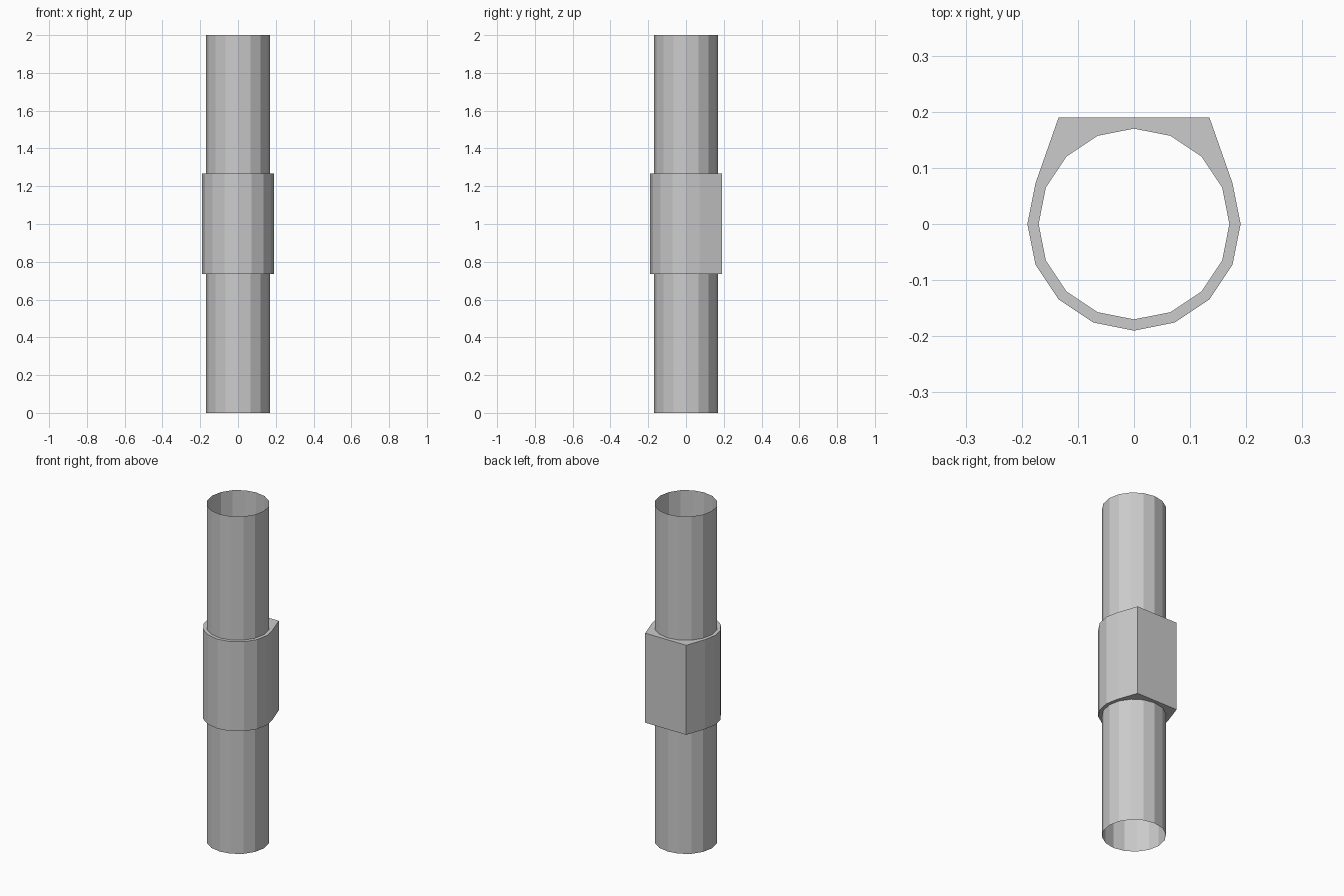
import bpy, bmesh
from math import cos, sin, tau

if "Cube" in bpy.data.objects:
    bpy.data.objects.remove(bpy.data.objects["Cube"])

SIDES = 16
PIPE_R, COLLAR_R = 0.17, 0.19
COLLAR_LOW, COLLAR_HIGH = 0.736, 1.267


def ring(bm, radius, z, flat_back=False):
    verts = []
    for i in range(SIDES):
        x, y = radius * cos(tau * i / SIDES), radius * sin(tau * i / SIDES)
        # the collar's back points are pulled out to one flat face
        if flat_back and y > radius * 0.6:
            y = radius
        verts.append(bm.verts.new((x, y, z)))
    return verts


def skin(bm, rings):
    for low, high in zip(rings, rings[1:]):
        for i in range(SIDES):
            j = (i + 1) % SIDES
            bm.faces.new((low[i], low[j], high[j], high[i]))


# open-ended pipe whose skin steps out into a flat-backed collar
bm = bmesh.new()
skin(bm, [
    ring(bm, PIPE_R, 0),
    ring(bm, PIPE_R, COLLAR_LOW),
    ring(bm, COLLAR_R, COLLAR_LOW, True),
    ring(bm, COLLAR_R, COLLAR_HIGH, True),
    ring(bm, PIPE_R, COLLAR_HIGH),
    ring(bm, PIPE_R, 2),
])
mesh = bpy.data.meshes.new("pipe_with_collar")
bm.to_mesh(mesh)
bm.free()
bpy.context.collection.objects.link(bpy.data.objects.new("pipe_with_collar", mesh))
